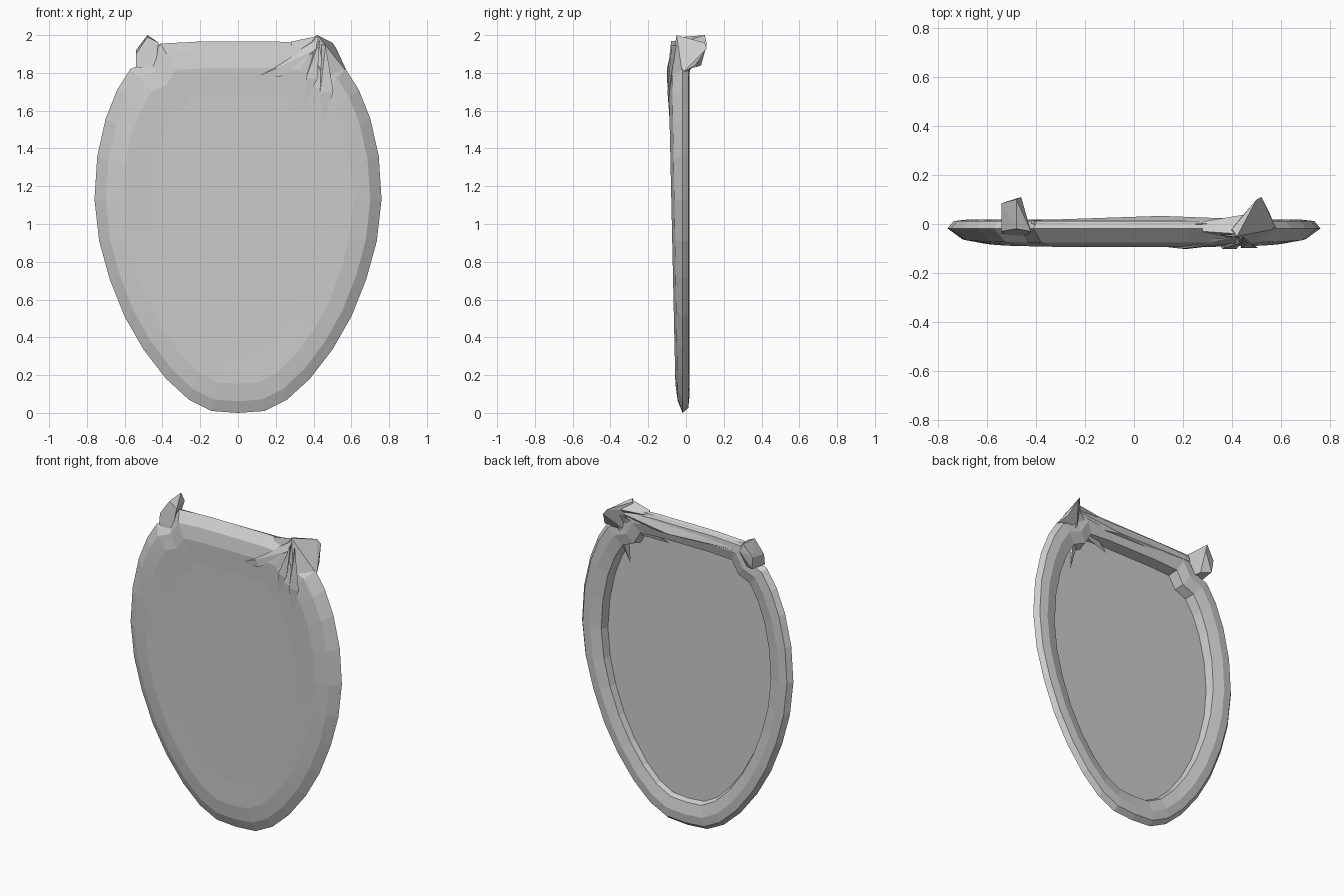
import bpy, bmesh
from mathutils import Vector

grey = bpy.data.materials.new("plain grey")
grey.diffuse_color = (0.6, 0.6, 0.6, 1)


def finish(name, bm):
    bmesh.ops.recalc_face_normals(bm, faces=bm.faces)
    me = bpy.data.meshes.new(name)
    bm.to_mesh(me)
    bm.free()
    me.materials.append(grey)
    ob = bpy.data.objects.new(name, me)
    bpy.context.collection.objects.link(ob)
    return ob


def hull(name, pts):
    bm = bmesh.new()
    for p in pts:
        bm.verts.new(p)
    res = bmesh.ops.convex_hull(bm, input=bm.verts)
    junk = [v for v in bm.verts if not v.link_faces]
    bmesh.ops.delete(bm, geom=junk, context='VERTS')
    return finish(name, bm)


# Lid outline, right half from bottom to top, then mirrored
half = [(0.0, 0.0), (0.14, 0.01), (0.26, 0.07), (0.38, 0.18), (0.50, 0.335),
        (0.60, 0.51), (0.68, 0.71), (0.735, 0.91), (0.76, 1.13), (0.745, 1.36),
        (0.70, 1.56), (0.64, 1.71), (0.57, 1.82), (0.47, 1.86), (0.41, 1.955),
        (0.22, 1.965), (0.0, 1.965)]
outline = half + [(-x, z) for x, z in reversed(half[1:-1])]
CZ = 1.03


def front_y(z):
    return -0.053 - 0.022 * z


# Cross-section from front panel, round the rim, to the recessed back panel:
# (inset, y as a function of height)
section = [
    (0.30, lambda z: front_y(z) + 0.004),
    (0.15, front_y),
    (0.06, lambda z: front_y(z) * 0.8),
    (0.0, lambda z: -0.018),
    (0.025, lambda z: 0.012),
    (0.08, lambda z: 0.018),
    (0.15, lambda z: 0.0),
    (0.165, lambda z: front_y(z) + 0.03),
]

bm = bmesh.new()
rings = []
for inset, fy in section:
    ring = []
    for x, z in outline:
        zz = CZ + (z - CZ) * (1 - inset)
        ring.append(bm.verts.new((x * (1 - inset / 0.76), fy(zz), zz)))
    rings.append(ring)
n = len(outline)
for a, b in zip(rings, rings[1:]):
    for i in range(n):
        j = (i + 1) % n
        bm.faces.new((a[i], a[j], b[j], b[i]))
bm.faces.new(rings[0])
bm.faces.new(rings[-1])
finish("lid_shell", bm)

# Left hinge lug, a tilted block reaching backwards
hull("left_hinge_lug", [
    (-0.48, 0.10, 2.0), (-0.54, 0.085, 1.92), (-0.53, 0.08, 1.84), (-0.46, 0.11, 1.95),
    (-0.47, 0.05, 1.83), (-0.54, -0.03, 1.90), (-0.54, -0.04, 1.83), (-0.44, -0.05, 1.82),
    (-0.42, -0.03, 1.96), (-0.48, -0.02, 1.99)])

# Right hinge lug, a pinched corner
hull("right_hinge_lug", [
    (0.42, -0.05, 2.0), (0.40, -0.02, 1.99), (0.50, 0.10, 1.96), (0.52, 0.11, 1.93),
    (0.55, 0.05, 1.84), (0.58, -0.02, 1.80), (0.44, 0.0, 1.80),
    (0.46, -0.085, 1.78), (0.37, -0.05, 1.93)])
hull("right_lug_web", [
    (0.42, -0.04, 1.995), (0.28, -0.03, 1.965), (0.28, 0.01, 1.95),
    (0.46, 0.04, 1.95), (0.42, -0.05, 1.86), (0.30, -0.05, 1.90)])


# Folds that fan out from the right lug on the front and inside the back
def fold(name, tip, width, apex, base):
    t, a = Vector(tip), Vector(apex)
    side = (a - t).cross(Vector((0, 1, 0))).normalized() * width
    b = Vector(base)
    hull(name, [t, a, b + side, b - side, b + (a - t) * 0.6])


fold("front_fold_long", (0.08, -0.088, 1.77), 0.025, (0.42, -0.05, 1.98), (0.21, -0.101, 1.80))
fold("front_fold_middle", (0.35, -0.088, 1.64), 0.03, (0.42, -0.05, 1.97), (0.39, -0.101, 1.77))
fold("front_fold_outer", (0.45, -0.086, 1.54), 0.035, (0.44, -0.05, 1.95), (0.47, -0.098, 1.70))
fold("back_fold_long", (0.15, -0.062, 1.77), 0.03, (0.46, 0.04, 1.92), (0.33, -0.02, 1.82))
fold("back_fold_outer", (0.44, -0.06, 1.56), 0.03, (0.48, 0.05, 1.90), (0.45, -0.02, 1.72))

# Ridge along the back of the top edge
hull("back_top_ridge", [
    (-0.42, 0.015, 1.90), (-0.42, 0.0, 1.95), (0.11, 0.033, 1.88), (0.45, 0.02, 1.92),
    (0.40, 0.0, 1.96), (-0.3, -0.01, 1.87), (0.4, -0.01, 1.86)])
